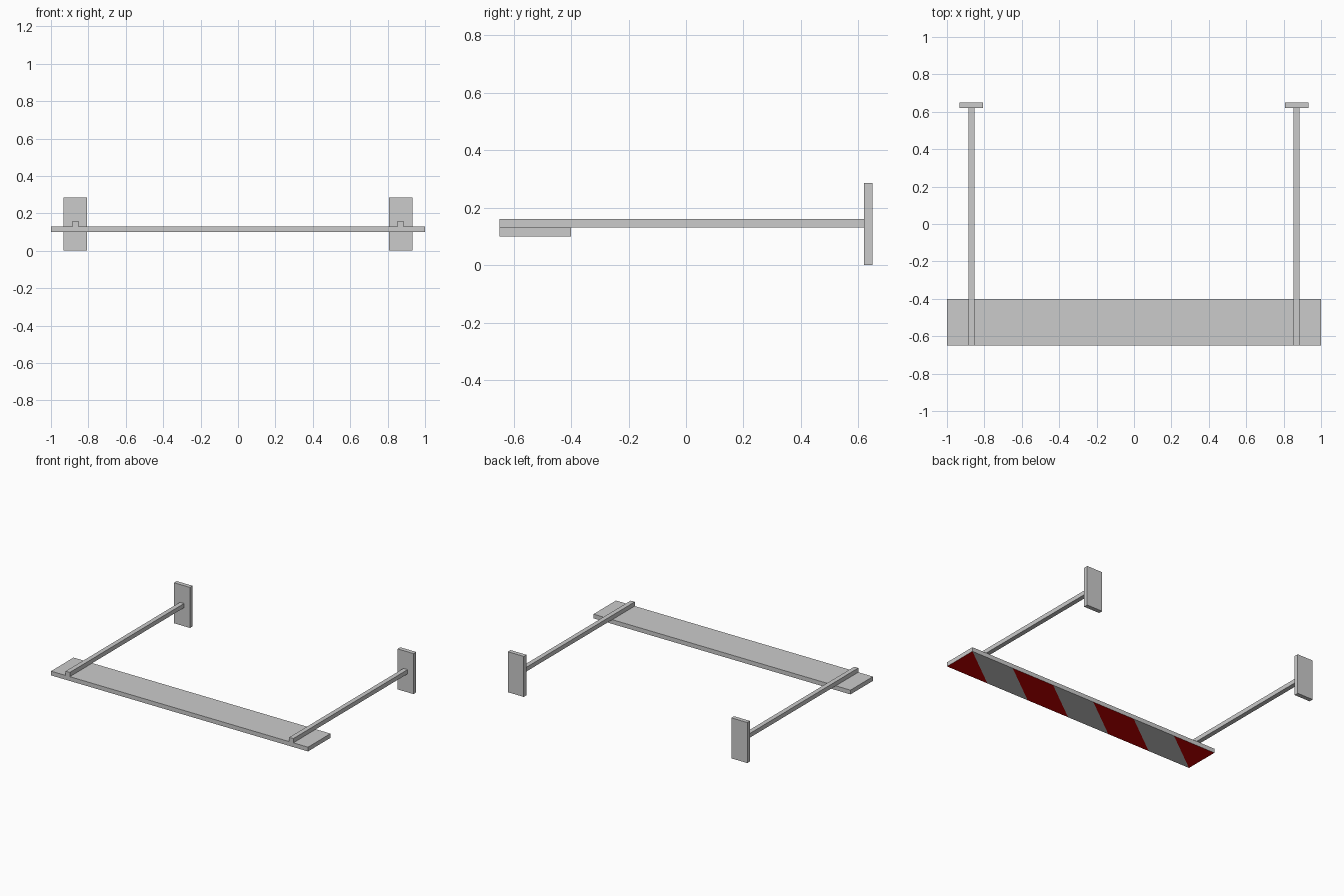
import bpy
import bmesh
from math import floor
from mathutils import Vector

if "Cube" in bpy.data.objects:
    bpy.data.objects.remove(bpy.data.objects["Cube"])


def box(name, lo, hi):
    """Axis-aligned box between two corners; returns object name and bmesh."""
    bm = bmesh.new()
    bmesh.ops.create_cube(bm, size=1)
    lo, hi = Vector(lo), Vector(hi)
    for v in bm.verts:
        v.co = Vector([(lo[i] + hi[i]) / 2 + v.co[i] * (hi[i] - lo[i]) for i in range(3)])
    return name, bm


def finish(name, bm, materials=()):
    mesh = bpy.data.meshes.new(name)
    bm.to_mesh(mesh)
    bm.free()
    for mat in materials:
        mesh.materials.append(mat)
    obj = bpy.data.objects.new(name, mesh)
    bpy.context.collection.objects.link(obj)
    return obj


grey = bpy.data.materials.new("board_grey")
grey.diffuse_color = (0.8, 0.8, 0.8, 1)
grey.use_nodes = True
grey.node_tree.nodes["Principled BSDF"].inputs["Base Color"].default_value = grey.diffuse_color
red = bpy.data.materials.new("stripe_red")
red.diffuse_color = (0.6, 0.0, 0.0, 1)
red.use_nodes = True
red.node_tree.nodes["Principled BSDF"].inputs["Base Color"].default_value = red.diffuse_color

# Warning board: its underside is cut into diagonal stripes
FRONT, BACK, PITCH = -0.65, -0.40, 1 / 3
DEPTH = BACK - FRONT
name, bm = box("warning_board", (-1, FRONT, 0.10), (1, BACK, 0.13))
for k in range(6):
    under = [f for f in bm.faces if f.normal.z < -0.9]
    geom = set(under)
    for f in under:
        geom.update(f.edges)
        geom.update(f.verts)
    bmesh.ops.bisect_plane(bm, geom=list(geom), dist=1e-4,
                           plane_co=(1 - k * PITCH, BACK, 0.10),
                           plane_no=Vector((DEPTH, -PITCH, 0)).normalized())
    bm.normal_update()
for f in bm.faces:
    if f.normal.z < -0.9:
        c = f.calc_center_median()
        stripe = floor((1 - c.x) / PITCH - (BACK - c.y) / DEPTH)
        f.material_index = stripe % 2
finish(name, bm, (grey, red))

# Support arms and wall plates, one of each per side
for side, label in ((-1, "left"), (1, "right")):
    x = side * 0.87
    finish(*box(label + "_support_arm", (x - 0.016, FRONT, 0.13), (x + 0.016, 0.62, 0.16)))
    finish(*box(label + "_wall_plate", (x - 0.062, 0.62, 0.0), (x + 0.062, 0.65, 0.285)))
